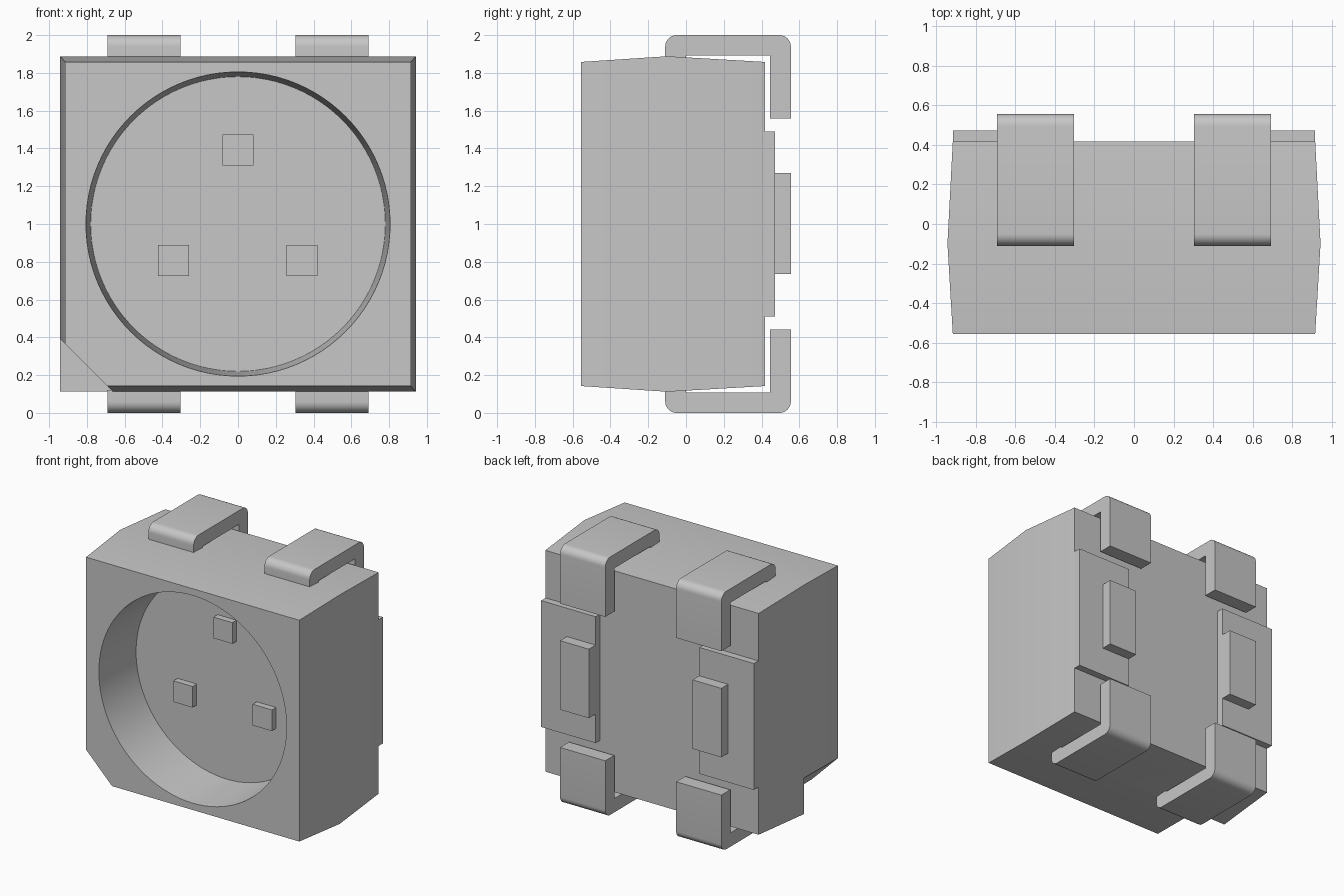
import bpy
import bmesh
from math import radians, sin, cos, pi
from mathutils import Matrix, Vector

cube = bpy.data.objects.get("Cube")
if cube:
    bpy.data.objects.remove(cube, do_unlink=True)

FRONT, MID, BACK = -0.555, -0.10, 0.417
FLOOR = -0.135
CZ = 1.0
GREY = (0.57, 0.57, 0.57, 1)

grey = bpy.data.materials.new("light grey")
grey.use_nodes = True
grey.diffuse_color = GREY
grey.node_tree.nodes["Principled BSDF"].inputs["Base Color"].default_value = GREY


def finish(bm, name):
    bmesh.ops.recalc_face_normals(bm, faces=bm.faces)
    mesh = bpy.data.meshes.new(name)
    bm.to_mesh(mesh)
    bm.free()
    mesh.materials.append(grey)
    obj = bpy.data.objects.new(name, mesh)
    bpy.context.collection.objects.link(obj)
    return obj


def activate(obj):
    bpy.ops.object.select_all(action='DESELECT')
    obj.select_set(True)
    bpy.context.view_layer.objects.active = obj


def smooth(obj):
    activate(obj)
    bpy.ops.object.shade_smooth_by_angle(angle=radians(30))


def box(name, lo, hi):
    bm = bmesh.new()
    lo, hi = Vector(lo), Vector(hi)
    size = Matrix.Diagonal((*(hi - lo), 1))
    bmesh.ops.create_cube(bm, size=1, matrix=Matrix.Translation((lo + hi) / 2) @ size)
    return finish(bm, name)


def extrude(name, points, axis):
    """Prism from a closed outline, swept along a vector."""
    bm = bmesh.new()
    face = bm.faces.new([bm.verts.new(p) for p in points])
    new = bmesh.ops.extrude_face_region(bm, geom=[face], use_keep_orig=True)
    verts = [g for g in new["geom"] if isinstance(g, bmesh.types.BMVert)]
    bmesh.ops.translate(bm, verts=verts, vec=axis)
    return finish(bm, name)


def cut(target, cutter):
    cutter.hide_render = True
    mod = target.modifiers.new("cut", 'BOOLEAN')
    mod.operation = 'DIFFERENCE'
    mod.solver = 'EXACT'
    mod.object = cutter
    activate(target)
    bpy.ops.object.modifier_apply(modifier=mod.name)
    bpy.data.objects.remove(cutter, do_unlink=True)


# Housing: slightly bulging block, widest at the parting line
bm = bmesh.new()
rings = []
for y, hx, hz in ((FRONT, 0.915, 0.858), (MID, 0.942, 0.888), (BACK, 0.915, 0.858)):
    rings.append([bm.verts.new((sx * hx, y, CZ + sz * hz))
                  for sx, sz in ((-1, -1), (1, -1), (1, 1), (-1, 1))])
for a, b in zip(rings, rings[1:]):
    for i in range(4):
        j = (i + 1) % 4
        bm.faces.new((a[i], a[j], b[j], b[i]))
bm.faces.new(rings[0])
bm.faces.new(rings[-1])
housing = finish(bm, "housing")

# Tapered round cup in the front
bm = bmesh.new()
y0 = FRONT - 0.1
place = Matrix.Translation((0, (y0 + FLOOR) / 2, CZ)) @ Matrix.Rotation(radians(-90), 4, 'X')
bmesh.ops.create_cone(bm, cap_ends=True, segments=96, radius1=0.811, radius2=0.78,
                      depth=FLOOR - y0, matrix=place)
cut(housing, finish(bm, "cup_cutter"))

# Corner notch on the front half
notch = extrude("notch_cutter",
                [(-1.05, y0, 0.5), (-0.5, y0, -0.05), (-1.05, y0, -0.05)],
                (0, MID - y0, 0))
cut(housing, notch)
smooth(housing)

# Three chips on the cup floor
for name, x, z in (("top", 0, 1.393), ("right", -0.342, 0.807), ("left", 0.338, 0.807)):
    h = 0.082
    box(name + "_chip", (x - h, FLOOR - 0.05, z - h), (x + h, FLOOR + 0.01, z + h))


def lead_profile(x, up):
    """Hooked strip outline with two rounded outer corners and a foot in the housing."""
    r = 0.06
    pts = [(0, 1.893), (0, 1.88), (-0.11, 1.88)]
    for cy, start in ((-0.11 + r, pi), (0.555 - r, pi / 2)):
        for i in range(9):
            a = start - i * pi / 16
            pts.append((cy + r * cos(a), 2 - r + r * sin(a)))
    pts += [(0.555, 1.558), (0.445, 1.558), (0.445, 1.893)]
    return [(x, y, CZ + up * (z - CZ)) for y, z in pts]


# Leads, back plates and pads, mirrored left and right
for side, s in (("left", 1), ("right", -1)):
    for level, up in (("upper", 1), ("lower", -1)):
        smooth(extrude(f"{level}_{side}_lead", lead_profile(s * 0.304, up), (s * 0.388, 0, 0)))
    xs = sorted((s * 0.445, s * 0.913))
    box(side + "_back_plate", (xs[0], BACK - 0.02, 0.51), (xs[1], 0.472, 1.49))
    xs = sorted((s * 0.445, s * 0.692))
    box(side + "_back_pad", (xs[0], 0.46, 0.735), (xs[1], 0.555, 1.27))
